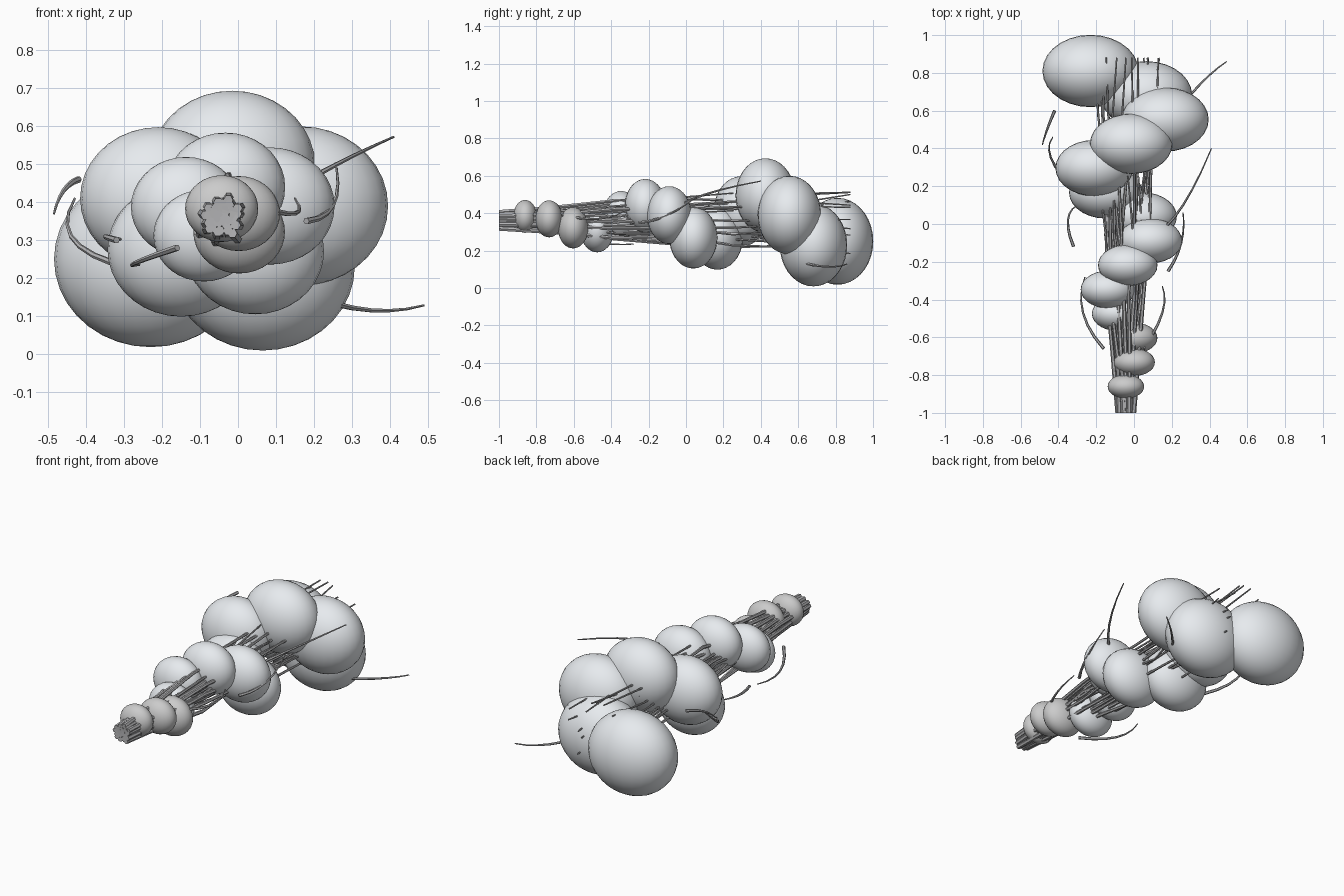
import bpy, math, random

if "Cube" in bpy.data.objects:
    bpy.data.objects.remove(bpy.data.objects["Cube"])
random.seed(4)


def material(name, rgb):
    m = bpy.data.materials.new(name)
    m.diffuse_color = (*rgb, 1)
    m.use_nodes = True
    m.node_tree.nodes["Principled BSDF"].inputs["Base Color"].default_value = m.diffuse_color
    return m


pale = material("pale_skin", (0.80, 0.83, 0.86))
dull = material("dull_skin", (0.60, 0.60, 0.60))
straw = material("stalk_grey", (0.45, 0.45, 0.46))

# Bulbs: evenly spaced along y, shrinking toward the front; only the x, z offsets vary
offsets = [(-.23, .25), (.065, .23), (.165, .39), (-.015, .495), (-.21, .41), (-.15, .275), (.045, .27),
           (.085, .39), (-.033, .44), (-.137, .387), (-.09, .312), (.003, .322), (.002, .37), (-.043, .383)]
for i, (x, z) in enumerate(offsets):
    r = .255 - .0122 * i
    bpy.ops.mesh.primitive_uv_sphere_add(segments=28, ring_count=18, radius=1,
                                         location=(x, .81 - .1285 * i, z))
    ob = bpy.context.object
    ob.name = f"bulb_{i + 1:02d}"
    ob.scale = (r, r * (.75 - .007 * i), r * .91)
    ob.data.materials.append(dull if i > 10 else pale)
    bpy.ops.object.transform_apply(location=False, rotation=False, scale=True)
    bpy.ops.object.shade_smooth()


def strands(name, paths, r0, r1):
    """Tapering tubes along the given point lists."""
    cu = bpy.data.curves.new(name, 'CURVE')
    cu.dimensions = '3D'
    cu.bevel_depth = 1
    cu.bevel_resolution = 1
    cu.use_fill_caps = True
    for pts in paths:
        s = cu.splines.new('POLY')
        s.points.add(len(pts) - 1)
        for k, p in enumerate(pts):
            s.points[k].co = (*p, 1)
            s.points[k].radius = r0 + (r1 - r0) * k / (len(pts) - 1)
    ob = bpy.data.objects.new(name, cu)
    ob.data.materials.append(straw)
    bpy.context.collection.objects.link(ob)
    bpy.ops.object.select_all(action='DESELECT')
    ob.select_set(True)
    bpy.context.view_layer.objects.active = ob
    bpy.ops.object.convert(target='MESH')
    bpy.ops.object.shade_smooth_by_angle()


def arc(a, b, c, n=6):
    """Smooth bend from a to c passing through b."""
    out = []
    for k in range(n + 1):
        t = k / n
        out.append([(1 - t) * (1 - 2 * t) * p + 4 * t * (1 - t) * q + t * (2 * t - 1) * s
                    for p, q, s in zip(a, b, c)])
    return out


# Main stalk bundle: tight at y = -1, spreading through the bulbs
stalks = []
count = 34
for i in range(count):
    a = i * 2.39996
    f = math.sqrt((i + .5) / count)
    last = 7 if i % 2 else random.choice((4, 5, 6))
    pts = []
    for k in range(last):
        t = k / 6
        g = f if k < 2 else max(f, .65)
        j = .006 if k < 2 else .022
        pts.append((-.04 + (.05 + .155 * t) * g * math.cos(a) + random.uniform(-j, j),
                    -1 + 1.88 * t,
                    .36 + (.045 + .155 * t) * g * math.sin(a) + random.uniform(-j, j)))
    stalks.append(pts)
strands("stalk_bundle", stalks, .013, .004)

# Loose wisps that stick out past the bulbs
loose = [
    ((.2, .56, .15), (.35, .74, .115), (.49, .86, .128)),
    ((.12, -.05, .42), (.26, .1, .5), (.41, .4, .572)),
    ((-.33, .2, .24), (-.44, .35, .31), (-.43, .46, .41)),
    ((-.42, .6, .46), (-.46, .5, .43), (-.485, .42, .37)),
    ((-.32, -.12, .3), (-.35, .02, .31), (-.3, .1, .3)),
    ((-.16, -.66, .28), (-.27, -.47, .24), (-.26, -.28, .235)),
    ((.05, -.66, .39), (.15, -.47, .37), (.15, -.33, .41)),
    ((.18, -.25, .35), (.25, -.1, .39), (.26, .06, .49)),
]
strands("loose_wisps", [arc(*p) for p in loose], .009, .003)
